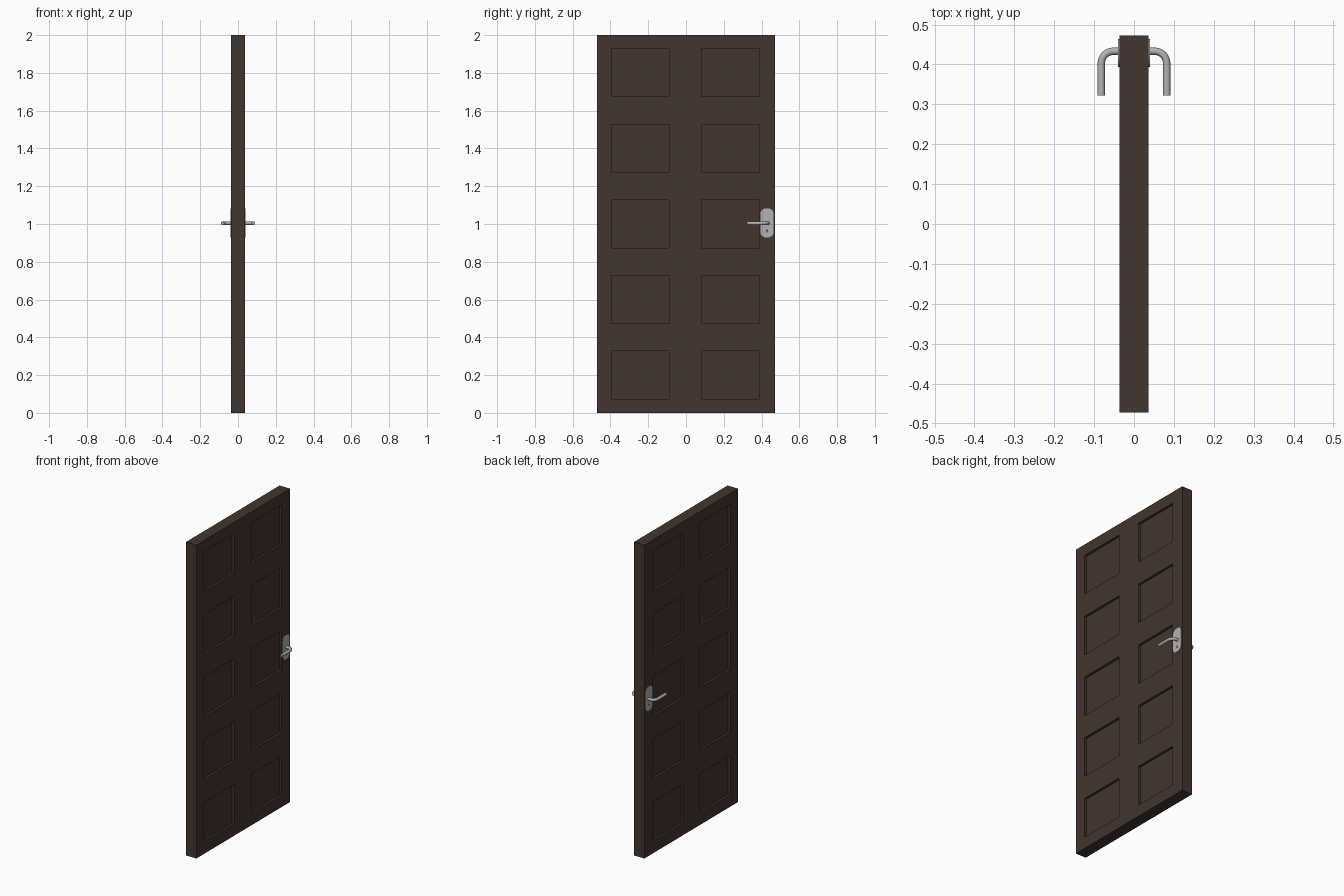
import bpy, bmesh, math
from mathutils import Vector

if "Cube" in bpy.data.objects:
    bpy.data.objects.remove(bpy.data.objects["Cube"])


def material(name, rgb):
    m = bpy.data.materials.new(name)
    m.diffuse_color = (*rgb, 1)
    m.use_nodes = True
    m.node_tree.nodes["Principled BSDF"].inputs["Base Color"].default_value = m.diffuse_color
    return m


WOOD = material("dark brown wood", (0.056, 0.035, 0.026))
STEEL = material("brushed steel", (0.45, 0.45, 0.45))
DARK = material("keyhole dark", (0.02, 0.02, 0.02))


def finish(bm, name, mat, smooth=False):
    bmesh.ops.recalc_face_normals(bm, faces=bm.faces[:])
    me = bpy.data.meshes.new(name)
    bm.to_mesh(me)
    bm.free()
    me.materials.append(mat)
    ob = bpy.data.objects.new(name, me)
    bpy.context.collection.objects.link(ob)
    if smooth:
        bpy.ops.object.select_all(action='DESELECT')
        ob.select_set(True)
        bpy.context.view_layer.objects.active = ob
        bpy.ops.object.shade_smooth_by_angle(angle=math.radians(40))
    return ob


# door leaf: slab cut into a grid, panel cells sunk on both faces
HX, HY, H = 0.0367, 0.472, 2.0
DEPTH = 0.015
cols = [(-0.394, -0.09), (0.082, 0.386)]
rows = [(0.074 + 0.4 * i, 0.328 + 0.4 * i) for i in range(5)]
bm = bmesh.new()
bmesh.ops.create_cube(bm, size=1)
for v in bm.verts:
    v.co = Vector((v.co.x * 2 * HX, v.co.y * 2 * HY, (v.co.z + 0.5) * H))
cuts = [((0, y, 0), (0, 1, 0)) for c in cols for y in c]
cuts += [((0, 0, z), (0, 0, 1)) for r in rows for z in r]
for co, no in cuts:
    bmesh.ops.bisect_plane(bm, geom=bm.verts[:] + bm.edges[:] + bm.faces[:],
                           plane_co=co, plane_no=no)
bm.normal_update()


def in_panel(f):
    c = f.calc_center_median()
    return (abs(f.normal.x) > 0.9 and any(a < c.y < b for a, b in cols)
            and any(a < c.z < b for a, b in rows))


for f in [f for f in bm.faces if in_panel(f)]:
    n = f.normal.copy()
    new = bmesh.ops.extrude_discrete_faces(bm, faces=[f])["faces"][0]
    for v in new.verts:
        v.co -= n * DEPTH
finish(bm, "door_leaf", WOOD)


def prism(name, outline, x0, x1, mat, smooth=False):
    """Solid from a (y, z) outline between two x positions."""
    bm = bmesh.new()
    a = [bm.verts.new((x0, y, z)) for y, z in outline]
    b = [bm.verts.new((x1, y, z)) for y, z in outline]
    bm.faces.new(a)
    bm.faces.new(b)
    n = len(a)
    for i in range(n):
        bm.faces.new((a[i], a[(i + 1) % n], b[(i + 1) % n], b[i]))
    return finish(bm, name, mat, smooth)


def rounded_rect(cy, cz, hy, hz, r, steps=6):
    pts = []
    for k, (sy, sz) in enumerate([(1, 1), (-1, 1), (-1, -1), (1, -1)]):
        for i in range(steps + 1):
            t = math.pi / 2 * (k + i / steps)
            pts.append((cy + sy * (hy - r) + r * math.cos(t),
                        cz + sz * (hz - r) + r * math.sin(t)))
    return pts


def tube(name, path, r, mat, sides=16):
    """Round bar swept along a path lying in a horizontal plane."""
    bm = bmesh.new()
    rings = []
    for i, p in enumerate(path):
        d = (path[min(i + 1, len(path) - 1)] - path[max(i - 1, 0)]).normalized()
        side = d.cross(Vector((0, 0, 1)))
        rings.append([bm.verts.new(p + r * (math.cos(t) * side + math.sin(t) * Vector((0, 0, 1))))
                      for t in (2 * math.pi * k / sides for k in range(sides))])
    for a, b in zip(rings, rings[1:]):
        for k in range(sides):
            j = (k + 1) % sides
            bm.faces.new((a[k], a[j], b[j], b[k]))
    bm.faces.new(rings[0])
    bm.faces.new(rings[-1])
    return finish(bm, name, mat, True)


# hardware on both faces
for s, side in ((1, "right"), (-1, "left")):
    prism("lock_plate_" + side, rounded_rect(0.429, 1.006, 0.035, 0.077, 0.029),
          s * (HX - 0.002), s * (HX + 0.003), STEEL, True)
    # keyhole: round top with a slot below
    hole = [(0.429 + 0.0045 * math.cos(t), 0.967 + 0.0045 * math.sin(t))
            for t in (math.radians(-50 + 280 * i / 12) for i in range(13))]
    hole += [(0.4265, 0.954), (0.4315, 0.954)]
    prism("keyhole_" + side, hole, s * (HX + 0.002), s * (HX + 0.0036), DARK)
    # lever: spindle, quarter bend, grip
    y0, x1, R, z = 0.433, 0.082, 0.03, 1.004
    path = [Vector((s * HX, y0, z))]
    for i in range(9):
        t = math.pi / 2 * i / 8
        path.append(Vector((s * (x1 - R + R * math.sin(t)), y0 - R + R * math.cos(t), z)))
    path.append(Vector((s * x1, 0.322, z)))
    tube("lever_handle_" + side, path, 0.0093, STEEL)
